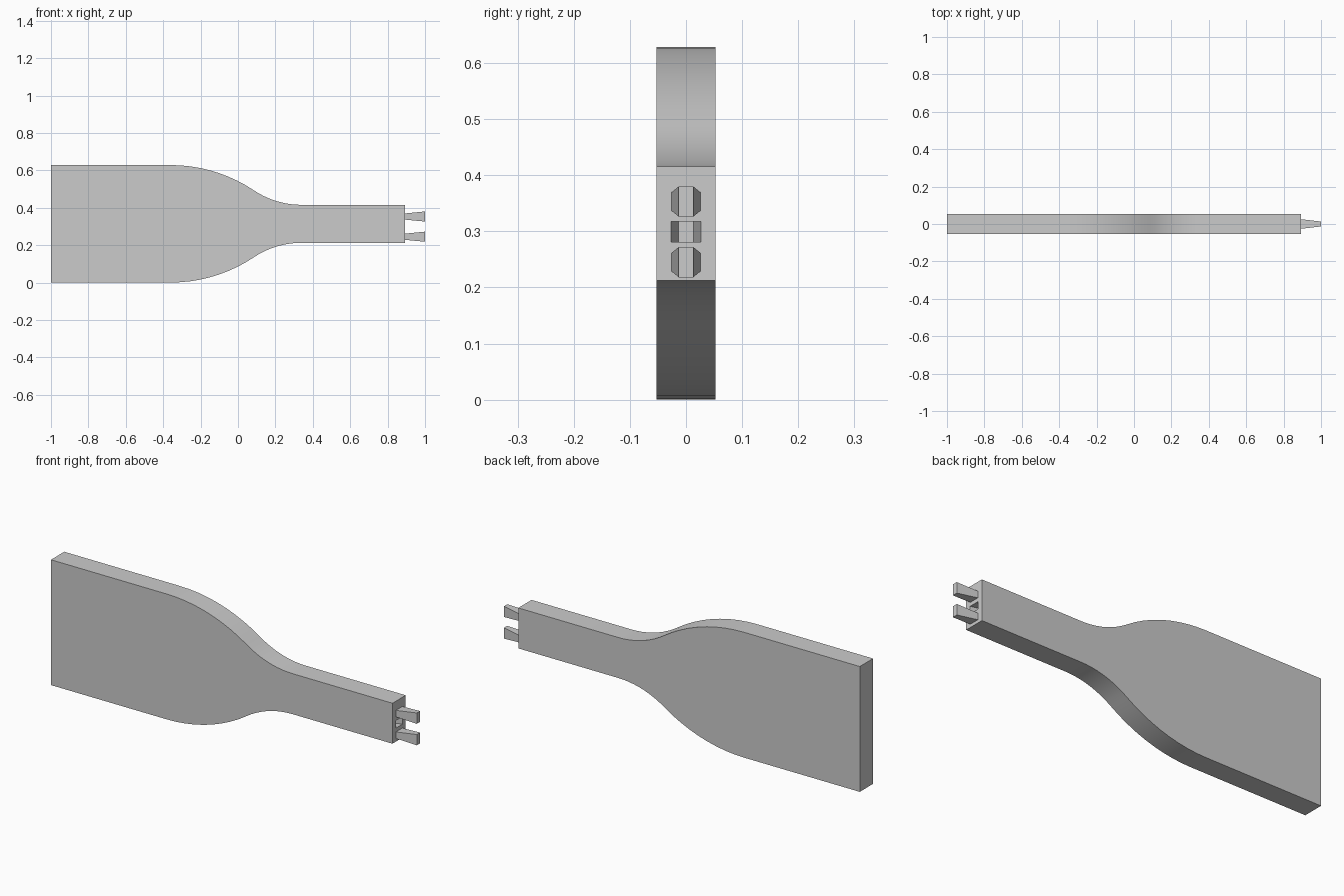
import bpy
import bmesh
from math import sin, cos, radians

cube = bpy.data.objects.get("Cube")
if cube:
    bpy.data.objects.remove(cube, do_unlink=True)

grey = bpy.data.materials.new("plain grey")
grey.use_nodes = True
grey.diffuse_color = (0.6, 0.6, 0.6, 1)
grey.node_tree.nodes["Principled BSDF"].inputs["Base Color"].default_value = (0.6, 0.6, 0.6, 1)

MID = 0.314          # centre height of the body
JOINT = 0.299        # centre height of the connector
END = 0.893          # end face of the neck
HALF_DEPTH = 0.0525


def link(name, bm):
    bmesh.ops.recalc_face_normals(bm, faces=bm.faces)
    mesh = bpy.data.meshes.new(name)
    bm.to_mesh(mesh)
    bm.free()
    mesh.materials.append(grey)
    obj = bpy.data.objects.new(name, mesh)
    bpy.context.collection.objects.link(obj)
    return obj


def tapered_block(name, z, start, end):
    """Block along x; start and end are (x, half depth, half height)."""
    bm = bmesh.new()
    bmesh.ops.create_cube(bm, size=2)
    for v in bm.verts:
        x, hy, hz = start if v.co.x < 0 else end
        v.co = (x, v.co.y * hy, z + v.co.z * hz)
    return link(name, bm)


# Body: wide blade easing into a narrow neck through two tangent arcs
def shoulder(half_height=MID, x0=-0.36, r1=0.8, r2=0.458, sweep=radians(33.8), steps=9):
    pts = []
    for i in range(steps + 1):
        a = sweep * i / steps
        pts.append((x0 + r1 * sin(a), half_height - r1 * (1 - cos(a))))
    x_end = x0 + (r1 + r2) * sin(sweep)
    z_end = half_height - (r1 + r2) * (1 - cos(sweep))
    for i in range(steps - 1, -1, -1):
        a = sweep * i / steps
        pts.append((x_end - r2 * sin(a), z_end + r2 * (1 - cos(a))))
    return pts


upper = [(-1, MID)] + shoulder()
upper.append((END, upper[-1][1]))
outline = upper + [(x, -z) for x, z in reversed(upper)]

bm = bmesh.new()
face = bm.faces.new([bm.verts.new((x, -HALF_DEPTH, MID + z)) for x, z in outline])
extruded = bmesh.ops.extrude_face_region(bm, geom=[face])["geom"]
bmesh.ops.translate(bm, vec=(0, 2 * HALF_DEPTH, 0),
                    verts=[g for g in extruded if isinstance(g, bmesh.types.BMVert)])
body = link("paddle_body", bm)

# Dovetail socket cut into the end of the neck
cutter = tapered_block("socket_cutter", JOINT, (END - 0.11, 0.0135, 0.0285),
                       (END + 0.011, 0.0278, 0.0175))
cutter.hide_render = True
cut = body.modifiers.new("socket", "BOOLEAN")
cut.operation = "DIFFERENCE"
cut.solver = "EXACT"
cut.object = cutter
bpy.ops.object.select_all(action="DESELECT")
body.select_set(True)
bpy.context.view_layer.objects.active = body
bpy.ops.object.modifier_apply(modifier=cut.name)
bpy.data.objects.remove(cutter, do_unlink=True)
bpy.ops.object.shade_smooth_by_angle(angle=radians(30))

# Flared prongs above and below the socket
for name, side in (("upper_prong", 1), ("lower_prong", -1)):
    tapered_block(name, JOINT + side * 0.054, (END, 0.0255, 0.0165), (1, 0.013, 0.027))
